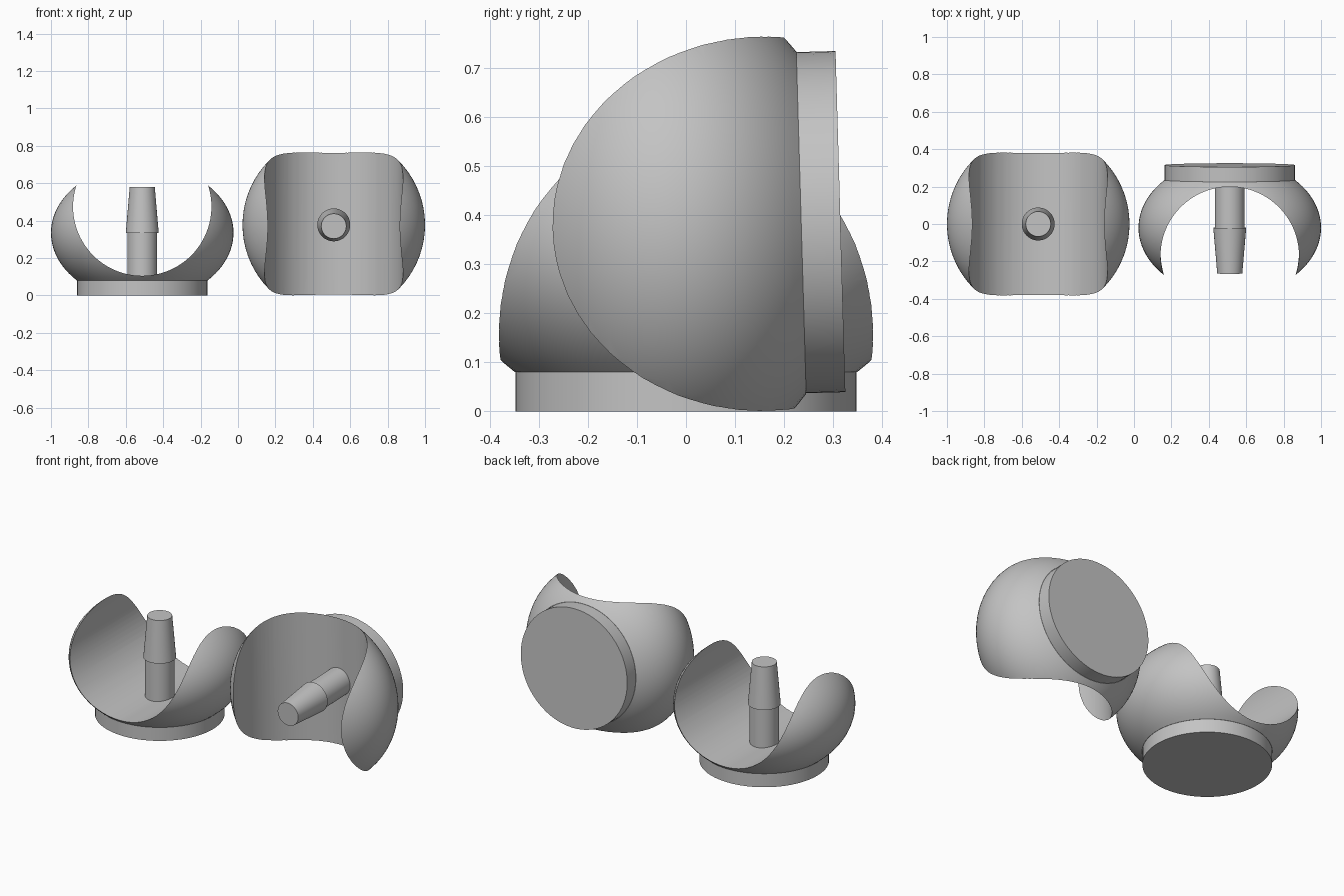
import bpy, bmesh, math
from mathutils import Matrix

if "Cube" in bpy.data.objects:
    bpy.data.objects.remove(bpy.data.objects["Cube"])

grey = bpy.data.materials.new("light_grey")
grey.diffuse_color = (0.55, 0.55, 0.55, 1)
grey.use_nodes = True
grey.node_tree.nodes["Principled BSDF"].inputs["Base Color"].default_value = grey.diffuse_color


def finish(obj):
    """Smooth shading with sharp edges kept."""
    bpy.ops.object.select_all(action='DESELECT')
    obj.select_set(True)
    bpy.context.view_layer.objects.active = obj
    bpy.ops.object.shade_smooth_by_angle(angle=math.radians(30))


def lathe(name, profile, steps=72):
    """Solid of revolution about z from (radius, height) points."""
    bm = bmesh.new()
    verts = [bm.verts.new((r, 0, z)) for r, z in profile]
    edges = [bm.edges.new(p) for p in zip(verts, verts[1:])]
    bmesh.ops.spin(bm, geom=verts + edges, axis=(0, 0, 1), cent=(0, 0, 0),
                   angle=2 * math.pi, steps=steps)
    bmesh.ops.remove_doubles(bm, verts=bm.verts[:], dist=1e-5)
    bmesh.ops.recalc_face_normals(bm, faces=bm.faces[:])
    mesh = bpy.data.meshes.new(name)
    bm.to_mesh(mesh)
    bm.free()
    mesh.materials.append(grey)
    obj = bpy.data.objects.new(name, mesh)
    bpy.context.collection.objects.link(obj)
    return obj


# flattened ball profile, cut off where it meets the base disc
A, C, MID = 0.488, 0.365, 0.335
start = math.asin((0.08 - MID) / C)
N = 36
ball = []
for i in range(N):
    t = start + (math.pi / 2 - start) * i / N
    ball.append((A * math.cos(t), MID + C * math.sin(t)))
ball = [(0, 0.08)] + ball + [(0, MID + C)]


def build_unit(side, matrix):
    # cupped body: flattened ball with a round trough cut through along y
    cup = lathe(side + "_cup", ball)
    bpy.ops.mesh.primitive_cylinder_add(
        vertices=96, radius=0.37, depth=2, location=(0, 0, 0.475),
        rotation=(math.pi / 2, 0, 0))
    cutter = bpy.context.object
    cutter.data.materials.append(grey)
    cutter.hide_render = True
    mod = cup.modifiers.new("trough", 'BOOLEAN')
    mod.operation = 'DIFFERENCE'
    mod.solver = 'EXACT'
    mod.object = cutter
    bpy.context.view_layer.objects.active = cup
    bpy.ops.object.modifier_apply(modifier=mod.name)
    bpy.data.objects.remove(cutter)

    # base disc
    base = lathe(side + "_base", [(0, 0), (0.348, 0), (0.348, 0.08), (0, 0.08)])

    # centre pin with a tapered cap
    pin = lathe(side + "_pin", [(0, 0.09), (0.08, 0.09), (0.08, 0.335),
                                (0.088, 0.335), (0.067, 0.58), (0, 0.58)], 48)
    for part in (cup, base, pin):
        finish(part)
        part.matrix_world = matrix


# upright unit on the left, tipped-over unit on the right
build_unit("left", Matrix.Translation((-0.512, 0, 0)))
build_unit("right", Matrix.Translation((0.512, 0.315, 0.387))
           @ Matrix.Rotation(math.radians(91.65), 4, 'X'))
